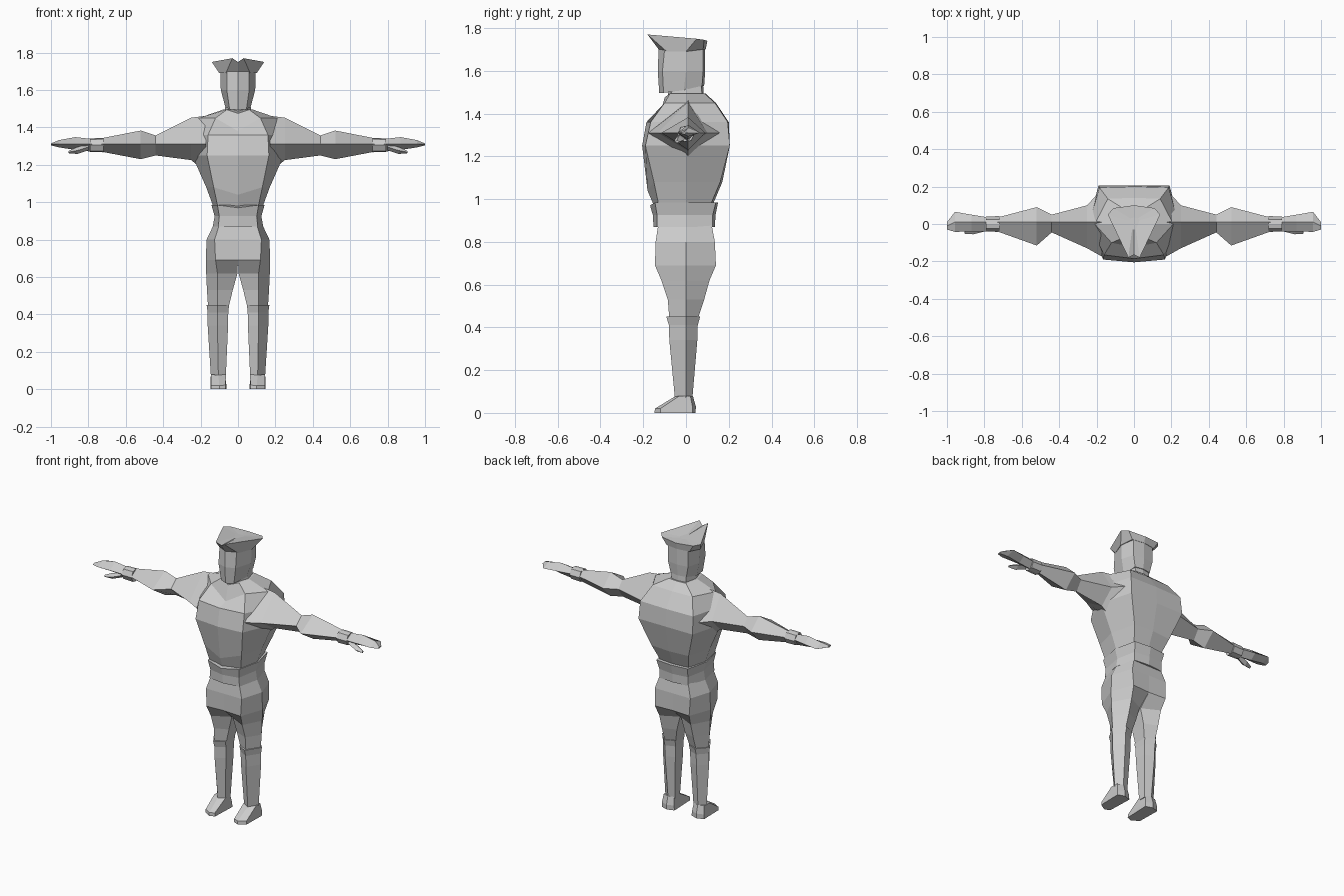
import bpy, bmesh

grey = bpy.data.materials.new("plain grey")
grey.diffuse_color = (0.6, 0.6, 0.6, 1)


def loft(name, rings, mirror=False):
    """Skin a list of equal-length rings, cap both ends, optionally mirror across x."""
    bm = bmesh.new()
    vs = [[bm.verts.new(p) for p in r] for r in rings]
    n = len(rings[0])
    for a, b in zip(vs, vs[1:]):
        for i in range(n):
            j = (i + 1) % n
            bm.faces.new((a[i], a[j], b[j], b[i]))
    bm.faces.new(vs[0])
    bm.faces.new(vs[-1])
    bmesh.ops.recalc_face_normals(bm, faces=bm.faces[:])
    me = bpy.data.meshes.new(name)
    bm.to_mesh(me)
    bm.free()
    me.materials.append(grey)
    ob = bpy.data.objects.new(name, me)
    bpy.context.collection.objects.link(ob)
    if mirror:
        m = ob.modifiers.new("mirror", 'MIRROR')
        m.use_mirror_merge = False
    return ob


def sym(half):
    """Complete a ring given from front centre to back centre on the +x side."""
    return half + [(-x, y, z) for x, y, z in reversed(half[1:-1])]


def body(z, fc, fx, fy, sx, bx, by, bc, dip=0.0, sy=0.0):
    """Eight-sided body ring; dip lowers the front centre point."""
    return sym([(0, fc, z - dip), (fx, fy, z), (sx, sy, z), (bx, by, z), (0, bc, z)])


# Torso
loft("torso", [
    body(0.985, -0.15, 0.11, -0.13, 0.135, 0.10, 0.12, 0.13, 0.015),
    body(1.08, -0.18, 0.13, -0.15, 0.17, 0.13, 0.16, 0.17, 0.04),
    body(1.25, -0.205, 0.165, -0.19, 0.245, 0.19, 0.205, 0.205),
    body(1.36, -0.185, 0.16, -0.165, 0.24, 0.185, 0.195, 0.20),
    body(1.45, -0.125, 0.12, -0.10, 0.21, 0.14, 0.135, 0.14, 0.07),
    body(1.495, -0.10, 0.06, -0.075, 0.08, 0.06, 0.085, 0.09, 0.02)])

# Neck
loft("neck", [
    body(1.44, -0.09, 0.05, -0.07, 0.075, 0.055, 0.08, 0.085),
    body(1.54, -0.08, 0.045, -0.065, 0.065, 0.05, 0.07, 0.08)])

# Head, with the jaw line rising towards the back
loft("head", [
    sym([(0, -0.125, 1.495), (0.045, -0.105, 1.497), (0.068, -0.01, 1.51),
         (0.055, 0.075, 1.53), (0, 0.085, 1.53)]),
    body(1.60, -0.132, 0.06, -0.11, 0.092, 0.07, 0.08, 0.09),
    body(1.70, -0.128, 0.06, -0.10, 0.095, 0.07, 0.08, 0.09)])

# Peaked cap, flaring up to a pointed front
loft("cap", [
    sym([(0, -0.12, 1.69), (0.065, -0.09, 1.69), (0.10, 0.0, 1.69),
         (0.08, 0.08, 1.70), (0, 0.092, 1.70)]),
    sym([(0, -0.165, 1.75), (0.03, -0.18, 1.77), (0.14, 0.05, 1.75),
         (0.11, 0.085, 1.745), (0, 0.10, 1.74)]),
    sym([(0, -0.03, 1.745), (0.01, -0.03, 1.747), (0.03, 0.02, 1.745),
         (0.02, 0.03, 1.743), (0, 0.035, 1.742)])])

# Belt
loft("belt", [
    body(0.87, -0.152, 0.105, -0.135, 0.135, 0.10, 0.125, 0.135),
    body(0.925, -0.155, 0.10, -0.135, 0.125, 0.10, 0.125, 0.138),
    body(0.985, -0.168, 0.11, -0.145, 0.142, 0.11, 0.14, 0.15, 0.015)])


def leg(z, xi, xm, xo, yf, yb, k=0.6, lift=0.0):
    """Six-sided leg ring; k sets how deep the inner corners reach."""
    return [(xi, yf * k, z - lift), (xm, yf, z), (xo, 0.0, z), (xm, yb, z),
            (xi, yb * k, z - lift), (xi, 0.0, z - lift)]


# Legs: hips meet at the centre, then separate below the crotch
loft("leg", [
    leg(0.88, 0, 0.10, 0.13, -0.13, 0.12, 1.0),
    leg(0.80, 0, 0.125, 0.168, -0.142, 0.135, 1.0),
    leg(0.69, 0, 0.12, 0.172, -0.145, 0.14, 0.95),
    leg(0.62, 0.003, 0.11, 0.17, -0.115, 0.11, 0.5),
    leg(0.53, 0.028, 0.11, 0.166, -0.085, 0.085, 0.6),
    leg(0.44, 0.05, 0.11, 0.16, -0.078, 0.055)], True)

# Boots with a cuff at the knee and a foot stretched forward
loft("boot", [
    leg(0.45, 0.048, 0.11, 0.168, -0.092, 0.066),
    leg(0.41, 0.052, 0.11, 0.162, -0.08, 0.055),
    leg(0.34, 0.053, 0.11, 0.162, -0.078, 0.053),
    leg(0.07, 0.065, 0.105, 0.145, -0.052, 0.03)], True)
loft("foot", [
    [(0.063, -0.035, 0.08), (0.105, -0.055, 0.075), (0.145, -0.03, 0.08),
     (0.142, 0.02, 0.08), (0.105, 0.032, 0.08), (0.07, 0.02, 0.08)],
    [(0.068, -0.135, 0.022), (0.10, -0.145, 0.02), (0.143, -0.12, 0.02),
     (0.148, 0.03, 0.03), (0.105, 0.046, 0.03), (0.063, 0.03, 0.03)],
    [(0.066, -0.135, 0), (0.10, -0.148, 0), (0.145, -0.12, 0),
     (0.148, 0.03, 0), (0.105, 0.045, 0), (0.06, 0.03, 0)]], True)


def arm(x, yf, yb, zb, zt, zm=1.31, ym=0.01):
    """Diamond arm ring: front, top, back, bottom."""
    return [(x, yf, zm), (x, ym, zt), (x, yb, zm), (x, ym, zb)]


# Arms
loft("arm", [
    arm(0.17, -0.175, 0.19, 1.16, 1.462),
    arm(0.25, -0.13, 0.10, 1.225, 1.452),
    arm(0.44, -0.045, 0.05, 1.25, 1.357),
    arm(0.52, -0.115, 0.09, 1.23, 1.383),
    arm(0.73, -0.04, 0.035, 1.27, 1.342)], True)


def cuff(x, s):
    """Eight-sided wrist ring of scale s."""
    pts = [(-1, 0), (-0.6, 0.85), (0, 1), (0.6, 0.85), (1, 0), (0.6, -0.85), (0, -1), (-0.6, -0.85)]
    return [(x, 0.042 * s * a, 1.305 + 0.038 * s * b) for a, b in pts]


# Wrist cuffs, hands and thumbs
loft("wrist_cuff", [cuff(0.72, 1.0), cuff(0.79, 0.96)], True)
loft("hand", [
    arm(0.78, -0.04, 0.035, 1.27, 1.338),
    arm(0.87, -0.04, 0.05, 1.28, 1.348),
    arm(0.957, -0.042, 0.065, 1.293, 1.332),
    arm(1.0, -0.03, 0.01, 1.304, 1.314, 1.31, -0.01)], True)
loft("thumb", [
    arm(0.80, -0.04, 0.0, 1.278, 1.31, 1.295, -0.02),
    arm(0.86, -0.055, -0.01, 1.258, 1.295, 1.276, -0.033),
    arm(0.905, -0.052, -0.03, 1.262, 1.275, 1.268, -0.042)], True)
